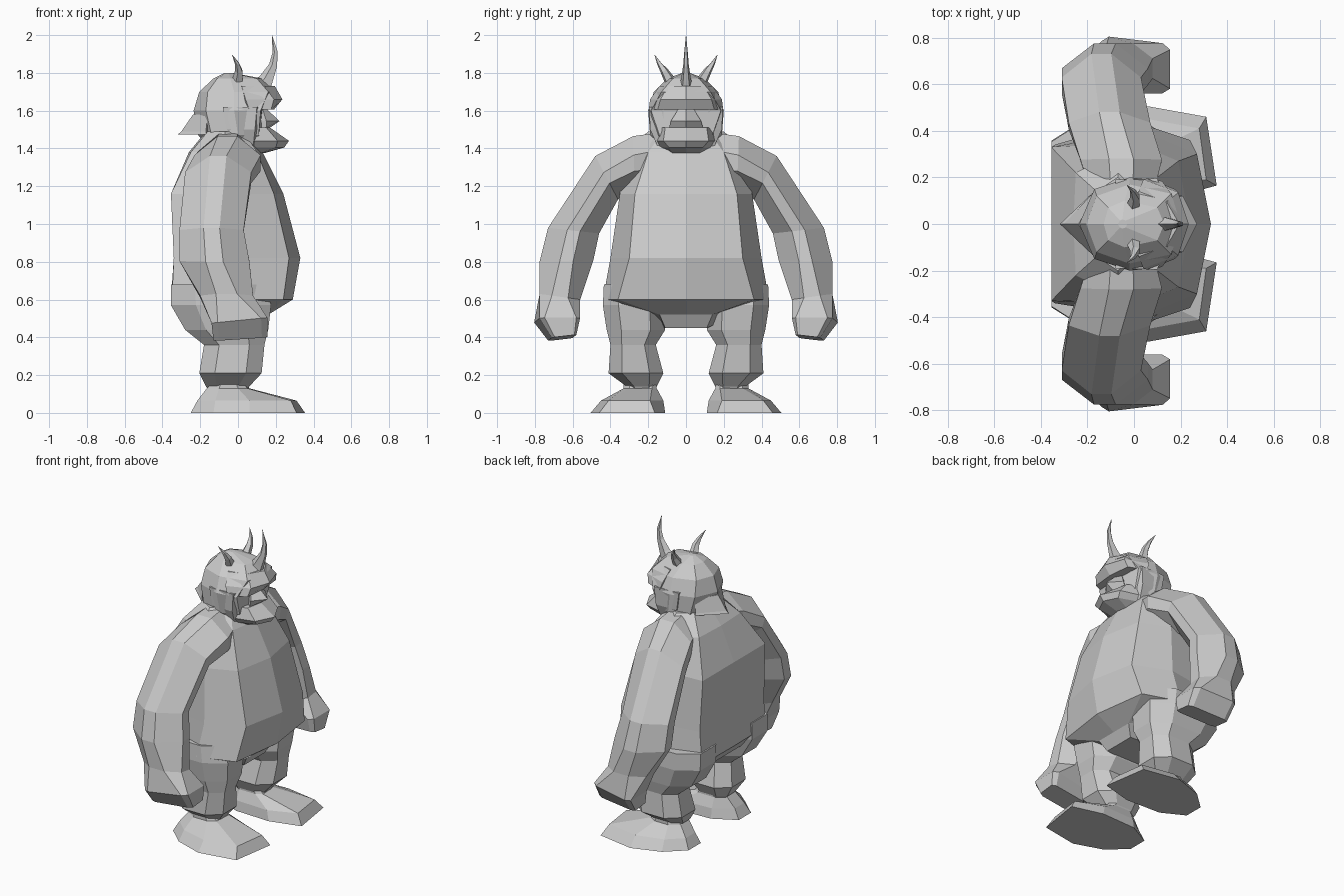
import bpy, bmesh, math
from mathutils import Vector

stone = bpy.data.materials.new("pale grey")
stone.diffuse_color = (0.6, 0.6, 0.6, 1)


def loft(name, rings, mirror=False):
    """Skin a stack of equal-length rings, cap both ends, optionally mirror in y."""
    bm = bmesh.new()
    for s in ((1, -1) if mirror else (1,)):
        loops = [[bm.verts.new((x, s * y, z)) for x, y, z in r] for r in rings]
        n = len(loops[0])
        for a, b in zip(loops, loops[1:]):
            for i in range(n):
                j = (i + 1) % n
                bm.faces.new((a[i], a[j], b[j], b[i]))
        bm.faces.new(loops[0])
        bm.faces.new(loops[-1])
    bmesh.ops.recalc_face_normals(bm, faces=bm.faces)
    me = bpy.data.meshes.new(name)
    bm.to_mesh(me)
    bm.free()
    me.materials.append(stone)
    ob = bpy.data.objects.new(name, me)
    bpy.context.collection.objects.link(ob)
    return ob


def half_loft(name, rings):
    """Rings given as (z, half outline from front centre to back centre)."""
    full = []
    for z, h in rings:
        pts = h + [(x, -y) for x, y in h[-2:0:-1]]
        full.append([(x, y, z) for x, y in pts])
    return loft(name, full)


def octagon(cx, cy, hx, hy, z, c=0.5):
    k = [(1, c), (c, 1), (-c, 1), (-1, c), (-1, -c), (-c, -1), (c, -1), (1, -c)]
    return [(cx + hx * a, cy + hy * b, z) for a, b in k]


def horn(name, path, radii, mirror=False, flat=1.0):
    """Curved tapering five-sided horn along a path."""
    p = [Vector(q) for q in path]
    rings = []
    for i, q in enumerate(p):
        t = (p[min(i + 1, len(p) - 1)] - p[max(i - 1, 0)]).normalized()
        u = t.cross(Vector((0, 1, 0))).normalized()
        v = t.cross(u) * flat
        rings.append([tuple(q + radii[i] * (u * math.cos(k * math.tau / 5)
                      + v * math.sin(k * math.tau / 5))) for k in range(5)])
    return loft(name, rings, mirror)


# Barrel torso with a heavy belly and a flat back
half_loft("torso", [
    (0.45, [(0.12, 0), (0.12, 0.11), (0, 0.12), (-0.18, 0.12), (-0.2, 0)]),
    (0.52, [(0.16, 0), (0.16, 0.14), (0, 0.28), (-0.29, 0.28), (-0.29, 0)]),
    (0.60, [(0.29, 0), (0.24, 0.36), (0, 0.44), (-0.35, 0.33), (-0.355, 0)]),
    (0.82, [(0.33, 0), (0.27, 0.30), (0.03, 0.40), (-0.34, 0.34), (-0.335, 0)]),
    (1.16, [(0.24, 0), (0.19, 0.27), (0, 0.35), (-0.355, 0.33), (-0.355, 0)]),
    (1.38, [(0.13, 0), (0.10, 0.20), (-0.05, 0.32), (-0.25, 0.22), (-0.26, 0)]),
    (1.49, [(0.05, 0), (0.03, 0.12), (-0.07, 0.20), (-0.16, 0.14), (-0.17, 0)]),
])

# Short thick legs with heavy rear thighs
loft("legs", [
    octagon(-0.05, 0.23, 0.10, 0.07, 0.12),
    octagon(-0.055, 0.235, 0.115, 0.08, 0.14),
    octagon(-0.04, 0.265, 0.165, 0.145, 0.21),
    octagon(-0.02, 0.28, 0.16, 0.12, 0.36),
    octagon(-0.06, 0.265, 0.22, 0.155, 0.44),
    octagon(-0.09, 0.275, 0.265, 0.165, 0.57),
    octagon(-0.10, 0.27, 0.255, 0.165, 0.68),
], mirror=True)

# Broad wedge feet: sole, toe edge, instep, ankle
sole = [(0.355, 0.165), (0.31, 0.46), (0.06, 0.505), (-0.13, 0.44),
        (-0.25, 0.33), (-0.25, 0.2), (-0.1, 0.12), (0.15, 0.11)]
toe = [(0.31, 0.19), (0.28, 0.41), (0.06, 0.45), (-0.12, 0.40),
       (-0.215, 0.31), (-0.215, 0.21), (-0.1, 0.13), (0.13, 0.12)]
instep = [(0.06, 0.18), (0.05, 0.30), (0.0, 0.33), (-0.1, 0.33),
          (-0.165, 0.29), (-0.165, 0.2), (-0.1, 0.155), (0.02, 0.155)]
loft("feet", [[(x, y, 0) for x, y in sole],
              [(x, y, 0.065) for x, y in toe],
              [(x, y, 0.13) for x, y in instep],
              [(x * 0.8 - 0.01, y, 0.155) for x, y in instep]], mirror=True)

# Long arms ending in block fists: outer (y, z), inner (y, z), front x, back x, chamfer, skew
arm = []
for (oy, oz), (iy, iz), xf, xb, c, sk in [
        ((0.10, 1.49), (0.15, 1.20), 0.08, -0.18, 0.35, 0),
        ((0.28, 1.465), (0.27, 1.18), 0.12, -0.23, 0.3, 0),
        ((0.48, 1.36), (0.36, 1.13), 0.07, -0.28, 0.25, 0),
        ((0.73, 0.98), (0.46, 0.95), 0.03, -0.31, 0.25, 0),
        ((0.775, 0.80), (0.49, 0.81), 0.06, -0.31, 0.25, 0),
        ((0.775, 0.63), (0.56, 0.60), 0.08, -0.20, 0.4, 0),
        ((0.79, 0.49), (0.575, 0.49), 0.155, -0.14, 0.78, 0.018),
        ((0.72, 0.39), (0.59, 0.405), 0.155, -0.13, 0.8, 0.012)]:
    ring = octagon(0, 0, 1, 1, 0, c)
    arm.append([((xf + xb) / 2 + a * (xf - xb) / 2,
                 (oy + iy) / 2 + b * (oy - iy) / 2 - a * sk,
                 (oz + iz) / 2 + b * (oz - iz) / 2 + a * sk * 0.8) for a, b, _ in ring])
loft("arms", arm, mirror=True)

# Skull with a domed cap, broad at the forehead
half_loft("head", [
    (1.38, [(0.13, 0), (0.10, 0.08), (0, 0.13), (-0.10, 0.11), (-0.14, 0)]),
    (1.47, [(0.15, 0), (0.11, 0.14), (0, 0.19), (-0.14, 0.16), (-0.21, 0)]),
    (1.60, [(0.13, 0), (0.12, 0.185), (-0.02, 0.20), (-0.17, 0.15), (-0.235, 0)]),
    (1.70, [(0.20, 0), (0.16, 0.13), (-0.02, 0.17), (-0.16, 0.12), (-0.205, 0)]),
    (1.77, [(0.13, 0), (0.10, 0.07), (-0.04, 0.10), (-0.11, 0.07), (-0.13, 0)]),
    (1.80, [(-0.03, 0), (-0.035, 0.015), (-0.05, 0.02), (-0.06, 0.015), (-0.07, 0)]),
])

# Overhanging brow, cheek guards and pointed neck guard
half_loft("brow", [
    (1.605, [(0.19, 0), (0.175, 0.15), (0.06, 0.197), (0.0, 0)]),
    (1.66, [(0.235, 0), (0.19, 0.135), (0.04, 0.19), (0.0, 0)]),
    (1.73, [(0.195, 0), (0.14, 0.095), (0.02, 0.14), (0.0, 0)]),
])
loft("cheek_guards", [
    [(0.03, 0.12, 1.41), (0.09, 0.12, 1.41), (0.08, 0.15, 1.41), (0.03, 0.155, 1.41)],
    [(-0.06, 0.12, 1.50), (0.11, 0.12, 1.50), (0.09, 0.19, 1.50), (-0.06, 0.185, 1.50)],
    [(-0.08, 0.12, 1.62), (0.13, 0.12, 1.62), (0.10, 0.195, 1.62), (-0.08, 0.19, 1.62)],
], mirror=True)
half_loft("neck_guard", [
    (1.475, [(-0.10, 0), (-0.17, 0.14), (-0.318, 0)]),
    (1.49, [(-0.10, 0), (-0.17, 0.14), (-0.30, 0)]),
    (1.58, [(-0.10, 0), (-0.16, 0.14), (-0.238, 0)]),
])

# Jutting jaw and broad nose
half_loft("jaw", [
    (1.375, [(0.14, 0), (0.12, 0.07), (0.0, 0.10), (-0.05, 0)]),
    (1.405, [(0.245, 0), (0.20, 0.09), (0.03, 0.15), (-0.05, 0)]),
    (1.44, [(0.27, 0), (0.21, 0.12), (0.04, 0.165), (-0.05, 0)]),
    (1.51, [(0.17, 0), (0.15, 0.11), (0.06, 0.15), (-0.05, 0)]),
])
half_loft("nose", [
    (1.51, [(0.17, 0), (0.15, 0.09), (0.05, 0)]),
    (1.545, [(0.22, 0), (0.15, 0.08), (0.05, 0)]),
    (1.61, [(0.15, 0), (0.13, 0.04), (0.05, 0)]),
])

# One tall central horn and a curved pair beside it
horn("centre_horn", [(0.12, 0, 1.71), (0.155, 0, 1.77), (0.188, 0, 1.84),
                     (0.198, 0, 1.91), (0.18, 0, 2.0)],
     [0.06, 0.04, 0.024, 0.015, 0.001], flat=0.65)
horn("side_horns", [(-0.005, 0.07, 1.71), (0.0, 0.088, 1.765), (0.005, 0.115, 1.81),
                    (-0.005, 0.142, 1.85), (-0.03, 0.166, 1.895)],
     [0.036, 0.03, 0.022, 0.012, 0.001], mirror=True)
